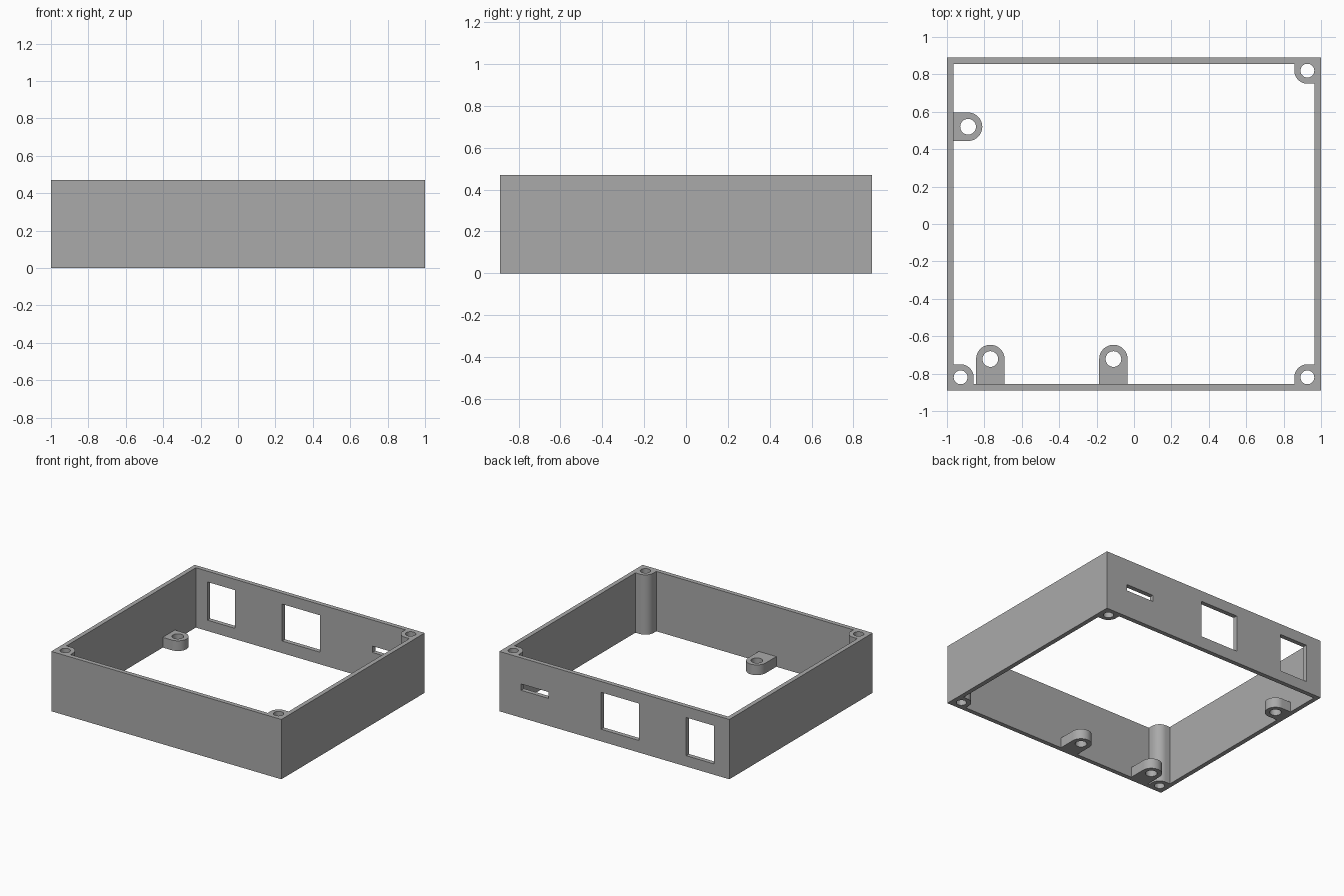
import bpy, bmesh
from math import cos, sin, pi
from mathutils import Matrix, Vector

HALF_X, HALF_Y, HEIGHT, WALL = 1.0, 0.89, 0.47, 0.035
IN_X, IN_Y = HALF_X - WALL, HALF_Y - WALL

cube = bpy.data.objects.get("Cube")
if cube:
    bpy.data.objects.remove(cube, do_unlink=True)

grey = bpy.data.materials.new("plain_grey")
grey.use_nodes = True
colour = (0.40, 0.40, 0.40, 1)
grey.diffuse_color = colour
grey.node_tree.nodes["Principled BSDF"].inputs["Base Color"].default_value = colour


def arc(cx, cy, r, start, end, steps):
    angles = [start + (end - start) * i / steps for i in range(steps + 1)]
    return [(cx + r * cos(a), cy + r * sin(a)) for a in angles]


def rect(x0, x1, y0, y1):
    return [(x0, y0), (x1, y0), (x1, y1), (x0, y1)]


def prism(name, outline, z0, z1, matrix=Matrix()):
    """Extrude a flat outline from z0 to z1 and place it with the matrix."""
    bm = bmesh.new()
    face = bm.faces.new([bm.verts.new((x, y, z0)) for x, y in outline])
    new = bmesh.ops.extrude_face_region(bm, geom=[face])["geom"]
    top = [v for v in new if isinstance(v, bmesh.types.BMVert)]
    bmesh.ops.translate(bm, verts=top, vec=(0, 0, z1 - z0))
    bm.transform(matrix)
    bmesh.ops.recalc_face_normals(bm, faces=bm.faces)
    mesh = bpy.data.meshes.new(name)
    bm.to_mesh(mesh)
    bm.free()
    mesh.materials.append(grey)
    obj = bpy.data.objects.new(name, mesh)
    bpy.context.collection.objects.link(obj)
    return obj


def activate(obj):
    bpy.ops.object.select_all(action='DESELECT')
    obj.select_set(True)
    bpy.context.view_layer.objects.active = obj


def cut(obj, cutter):
    """Subtract the cutter from the part, then discard the cutter."""
    cutter.hide_render = True
    mod = obj.modifiers.new("cut", 'BOOLEAN')
    mod.operation = 'DIFFERENCE'
    mod.solver = 'EXACT'
    mod.object = cutter
    activate(obj)
    bpy.ops.object.modifier_apply(modifier=mod.name)
    bpy.data.objects.remove(cutter, do_unlink=True)


def drill(obj, x, y, r):
    circle = arc(x, y, r, 0, 2 * pi, 32)[:-1]
    cut(obj, prism("drill", circle, -0.1, HEIGHT + 0.1))
    activate(obj)
    bpy.ops.object.shade_smooth_by_angle(angle=pi / 6)


# Open rectangular frame
frame = prism("wall_frame", rect(-HALF_X, HALF_X, -HALF_Y, HALF_Y), 0, HEIGHT)
cut(frame, prism("inside", rect(-IN_X, IN_X, -IN_Y, IN_Y), -0.1, HEIGHT + 0.1))

# Connector openings through the back wall, as x and z ranges
upright = Matrix.Rotation(pi / 2, 4, 'X')
for opening in [(0.57, 0.81, 0.215, 0.265),
                (-0.215, 0.115, 0.095, 0.385),
                (-0.865, -0.625, 0.085, 0.385)]:
    cut(frame, prism("opening", rect(*opening), -1, -0.8, upright))

# Full-height screw posts in three corners, rounded towards the inside
POST_X, POST_Y, POST_R = 0.927, 0.82, 0.07
for name, sx, sy in [("front_left_post", 1, -1), ("front_right_post", -1, -1),
                     ("back_left_post", 1, 1)]:
    outline = [(IN_X, IN_Y), (POST_X - POST_R, IN_Y)]
    outline += arc(POST_X, POST_Y, POST_R, pi, 1.5 * pi, 12)
    outline += [(IN_X, POST_Y - POST_R)]
    post = prism(name, [(sx * x, sy * y) for x, y in outline], 0, HEIGHT)
    drill(post, sx * POST_X, sy * POST_Y, 0.037)

# Low mounting tabs: round-ended, reaching out from a wall
TAB_R, TAB_H = 0.076, 0.08
for name, x, y, turn, reach in [
        ("front_tab_outer", -0.768, -0.722, 0, IN_Y - 0.722),
        ("front_tab_inner", -0.11, -0.722, 0, IN_Y - 0.722),
        ("side_tab", -0.887, 0.52, -pi / 2, IN_X - 0.887)]:
    outline = [(-TAB_R, -reach), (TAB_R, -reach)]
    outline += arc(0, 0, TAB_R, 0, pi, 24)
    place = Matrix.Translation(Vector((x, y, 0))) @ Matrix.Rotation(turn, 4, 'Z')
    tab = prism(name, outline, 0, TAB_H, place)
    drill(tab, x, y, 0.042)
